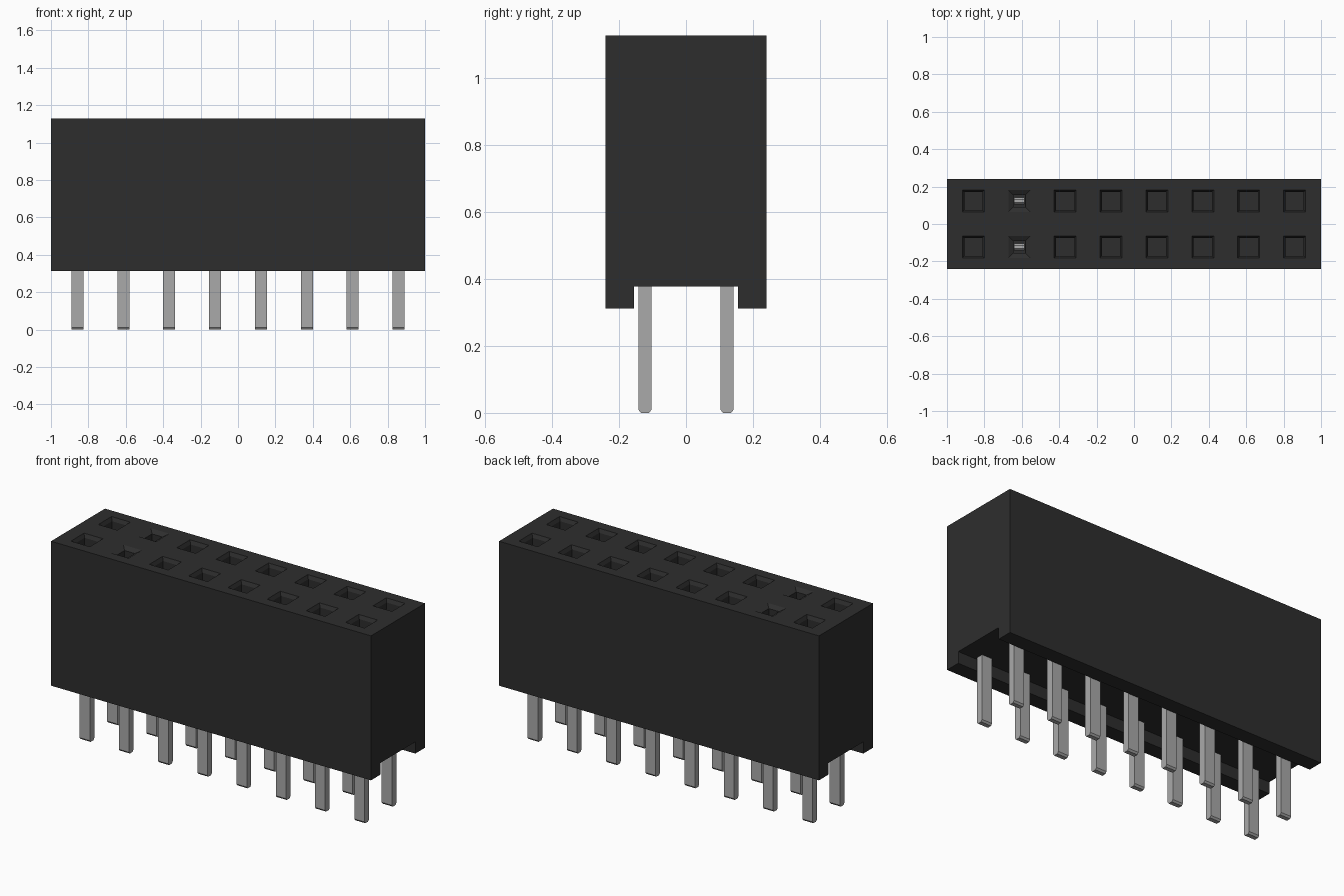
import bpy
import bmesh

cube = bpy.data.objects.get("Cube")
if cube:
    bpy.data.objects.remove(cube, do_unlink=True)

PITCH = 0.2453
COLS = [(i - 3.5) * PITCH for i in range(8)]
ROWS = [-PITCH / 2, PITCH / 2]
OPEN_COL = 1                      # column whose sockets show their contacts
HALF_Y, Z_LOW, Z_TOP = 0.241, 0.312, 1.128
SOCKET = 0.059                    # half width of a socket mouth


def material(name, color, roughness, metallic=0.0):
    m = bpy.data.materials.new(name)
    m.use_nodes = True
    m.diffuse_color = (*color, 1)
    bsdf = m.node_tree.nodes["Principled BSDF"]
    bsdf.inputs["Base Color"].default_value = (*color, 1)
    bsdf.inputs["Roughness"].default_value = roughness
    bsdf.inputs["Metallic"].default_value = metallic
    return m


def prism(bm, profile, half_x, skip=()):
    """Extrude a counter-clockwise (y, z) profile along x; skip drops side faces."""
    a = [bm.verts.new((half_x, y, z)) for y, z in profile]
    b = [bm.verts.new((-half_x, y, z)) for y, z in profile]
    bm.faces.new(a)
    bm.faces.new(b[::-1])
    n = len(profile)
    for i in range(n):
        if i not in skip:
            j = (i + 1) % n
            bm.faces.new((a[i], b[i], b[j], a[j]))


def to_mesh(bm, name, mat):
    me = bpy.data.meshes.new(name)
    bm.to_mesh(me)
    bm.free()
    me.materials.append(mat)
    return me


def place(name, me, loc=(0, 0, 0)):
    ob = bpy.data.objects.new(name, me)
    ob.location = loc
    bpy.context.collection.objects.link(ob)


plastic = material("black plastic", (0.027, 0.027, 0.027), 0.6)
metal = material("grey metal", (0.40, 0.40, 0.40), 0.4)

# Housing: block with a channel along the underside, top left open for the sockets
bm = bmesh.new()
prism(bm, [(-HALF_Y, Z_LOW), (-0.155, Z_LOW), (-0.155, 0.378), (0.155, 0.378),
           (0.155, Z_LOW), (HALF_Y, Z_LOW), (HALF_Y, Z_TOP), (-HALF_Y, Z_TOP)],
      1.0, skip=(6,))

# Top face as a grid whose odd cells are the socket mouths
xs = [-1.0] + [c + s for c in COLS for s in (-SOCKET, SOCKET)] + [1.0]
ys = [-HALF_Y] + [r + s for r in ROWS for s in (-SOCKET, SOCKET)] + [HALF_Y]
grid = [[bm.verts.new((x, y, Z_TOP)) for y in ys] for x in xs]
deep, shallow = [], []
for i in range(len(xs) - 1):
    for j in range(len(ys) - 1):
        f = bm.faces.new((grid[i][j], grid[i + 1][j],
                          grid[i + 1][j + 1], grid[i][j + 1]))
        if i % 2 and j % 2:
            (shallow if i // 2 == OPEN_COL else deep).append(f)
bm.normal_update()


def sink(faces, steps):
    for thickness, depth in steps:
        bmesh.ops.inset_individual(bm, faces=faces, thickness=thickness,
                                   depth=-depth, use_even_offset=True)
        bm.normal_update()


# Tapered lead-in followed by a deep hole, or a shallow pocket with a narrow slot
sink(deep, [(0.010, 0.02), (0.0005, 0.45)])
sink(shallow, [(0.027, 0.015), (0.0005, 0.12)])
bmesh.ops.remove_doubles(bm, verts=bm.verts[:], dist=1e-5)
place("housing", to_mesh(bm, "housing", plastic))

# Solder pins with a chamfered tip
bm = bmesh.new()
prism(bm, [(-0.012, 0), (0.012, 0), (0.020, 0.010), (0.020, 0.40),
           (-0.020, 0.40), (-0.020, 0.010)], 0.032)
pin = to_mesh(bm, "pin", metal)
for r, row in zip(ROWS, ("front", "back")):
    for k, c in enumerate(COLS):
        place(f"{row}_pin_{k + 1}", pin, (c, r, 0))

# Contact tips seen inside the open sockets
bm = bmesh.new()
prism(bm, [(-0.018, 0.98), (0.018, 0.98), (0.018, 1.06), (0.008, 1.075),
           (-0.008, 1.075), (-0.018, 1.06)], 0.029)
contact = to_mesh(bm, "contact", metal)
for r, row in zip(ROWS, ("front", "back")):
    place(f"{row}_contact", contact, (COLS[OPEN_COL], r, 0))
